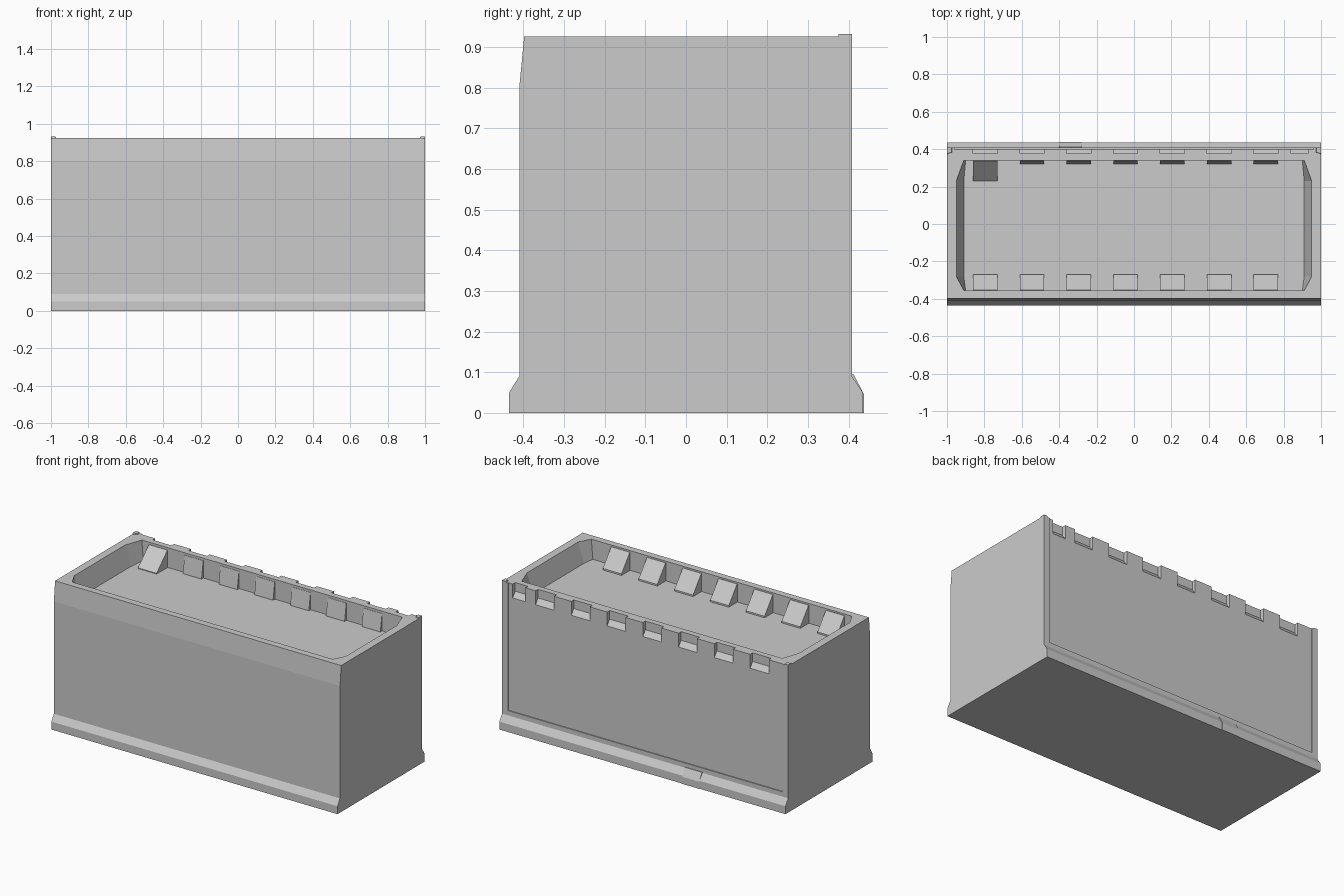
import bpy, bmesh

if "Cube" in bpy.data.objects:
    bpy.data.objects.remove(bpy.data.objects["Cube"])


def make_object(name, bm):
    bmesh.ops.recalc_face_normals(bm, faces=bm.faces)
    mesh = bpy.data.meshes.new(name)
    bm.to_mesh(mesh)
    bm.free()
    ob = bpy.data.objects.new(name, mesh)
    bpy.context.collection.objects.link(ob)
    return ob


def loft(bm, lower, upper):
    """Solid between two matching rings of 3D points."""
    a = [bm.verts.new(p) for p in lower]
    b = [bm.verts.new(p) for p in upper]
    n = len(a)
    bm.faces.new(a[::-1])
    bm.faces.new(b)
    for i in range(n):
        j = (i + 1) % n
        bm.faces.new((a[i], a[j], b[j], b[i]))


def prism(bm, profile, x0, x1):
    """Extrude a (y, z) profile along x."""
    loft(bm, [(x0, y, z) for y, z in profile], [(x1, y, z) for y, z in profile])


def cut(target, name, bm):
    cutter = make_object(name, bm)
    cutter.hide_render = True
    mod = target.modifiers.new(name, 'BOOLEAN')
    mod.operation = 'DIFFERENCE'
    mod.solver = 'EXACT'
    mod.object = cutter
    with bpy.context.temp_override(object=target, active_object=target):
        bpy.ops.object.modifier_apply(modifier=name)
    bpy.data.objects.remove(cutter, do_unlink=True)


TOP, FLOOR = 0.925, 0.80
BAYS = [-0.86 + 0.25 * i for i in range(7)]
BAY_WIDTH = 0.13

# Main wall block with flared plinth and slightly raked front fascia
bm = bmesh.new()
prism(bm, [(-0.435, 0), (0.435, 0), (0.435, 0.05), (0.408, 0.09),
           (0.408, FLOOR), (0.408, TOP), (-0.398, TOP),
           (-0.41, FLOOR), (-0.41, 0.09), (-0.435, 0.05)], -1, 1)
body = make_object("wall_block", bm)

# Sunken roof terrace with chamfered corners and sloped ends
bm = bmesh.new()


def ring(x, xc, z):
    return [(-xc, -0.355, z), (xc, -0.355, z), (x, -0.28, z), (x, 0.23, z),
            (xc, 0.34, z), (-xc, 0.34, z), (-x, 0.23, z), (-x, -0.28, z)]


loft(bm, ring(0.91, 0.90, FLOOR), ring(0.95, 0.91, TOP))
for v in bm.verts:
    if v.co.z > 0.9:
        v.co.z += 0.001
cut(body, "terrace_cut", bm)

# Shallow back panel leaving narrow corner strips
bm = bmesh.new()
prism(bm, [(0.402, 0.12), (0.42, 0.12), (0.42, 0.95), (0.402, 0.95)], -0.96, 0.96)
cut(body, "back_panel_cut", bm)

# Row of sloped niches below the back edge
bm = bmesh.new()
for x in BAYS + [0.84]:
    prism(bm, [(0.415, 0.82), (0.415, 0.95), (0.377, 0.95), (0.377, 0.87)],
          x, min(x + BAY_WIDTH, 0.93))
cut(body, "back_niche_cut", bm)

# Sloped blocks along the inside of both parapets
bm = bmesh.new()
for x in BAYS:
    prism(bm, [(-0.36, FLOOR - 0.01), (-0.27, FLOOR - 0.01), (-0.27, FLOOR + 0.01),
               (-0.353, TOP - 0.01), (-0.36, TOP - 0.01)], x, x + BAY_WIDTH)
make_object("front_parapet_blocks", bm)

bm = bmesh.new()
for i, x in enumerate(BAYS):
    foot = 0.23 if i == 0 else 0.322
    prism(bm, [(0.35, FLOOR - 0.01), (foot, FLOOR - 0.01), (foot, FLOOR + 0.005),
               (0.338, TOP - 0.015), (0.35, TOP - 0.015)], x, x + BAY_WIDTH)
make_object("back_parapet_blocks", bm)

# Small raised tips at the back corners
bm = bmesh.new()
for s in (-1, 1):
    loft(bm, [(s, 0.37, 0.9), (s * 0.965, 0.38, 0.9), (s * 0.965, 0.408, 0.9), (s, 0.408, 0.9)],
         [(s, 0.375, 0.932), (s * 0.975, 0.385, 0.932), (s * 0.975, 0.408, 0.932), (s, 0.408, 0.932)])
make_object("corner_tips", bm)

# Thickened patch on the back plinth
bm = bmesh.new()
prism(bm, [(0.40, 0), (0.438, 0), (0.438, 0.045), (0.412, 0.095), (0.40, 0.095)],
      -0.40, -0.28)
make_object("plinth_patch", bm)
